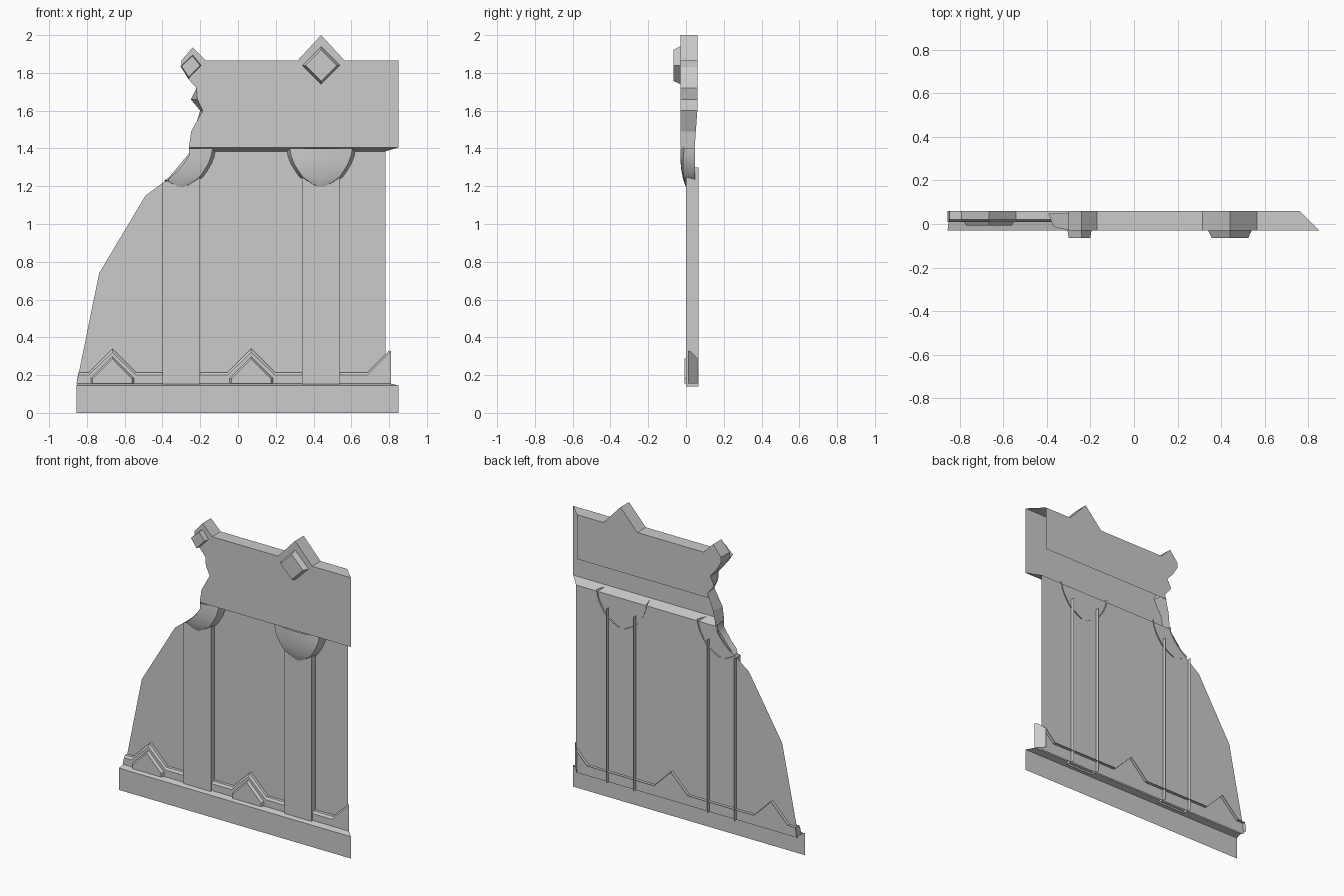
import bpy

if "Cube" in bpy.data.objects:
    bpy.data.objects.remove(bpy.data.objects["Cube"], do_unlink=True)

stone = bpy.data.materials.new("grey_stone")
stone.use_nodes = True
GREY = (0.6, 0.6, 0.6, 1)
stone.diffuse_color = GREY
stone.node_tree.nodes["Principled BSDF"].inputs["Base Color"].default_value = GREY


def build(name, verts, faces, smooth=False):
    me = bpy.data.meshes.new(name)
    me.from_pydata(verts, [], faces)
    me.materials.append(stone)
    ob = bpy.data.objects.new(name, me)
    bpy.context.collection.objects.link(ob)
    if smooth:
        bpy.ops.object.select_all(action="DESELECT")
        ob.select_set(True)
        bpy.context.view_layer.objects.active = ob
        bpy.ops.object.shade_smooth_by_angle(angle=0.6)
    return ob


def at(path, y):
    return [(x, y, z) for x, z in path]


def loft(name, rings, cap=True, closed=True):
    """Join equal-length rings with quads, and cap the first ring."""
    n = len(rings[0])
    verts = [v for r in rings for v in r]
    faces = [tuple(range(n))] if cap else []
    for k in range(len(rings) - 1):
        for i in range(n if closed else n - 1):
            j = (i + 1) % n
            faces.append((k * n + i, k * n + n + i, k * n + n + j, k * n + j))
    return build(name, verts, faces)


def mitre(y):
    return 0.82 - y


FRONT, BACK, WALL = -0.03, 0.06, 0.04
BAY, COLUMNS = 0.74, (-0.30, 0.44)

# Base: front plate and its mitred sloping ledge
build("base_plate",
      [(-0.855, FRONT, 0), (0.85, FRONT, 0), (0.85, FRONT, 0.145), (-0.855, FRONT, 0.145),
       (mitre(0.012), 0.012, 0.155), (-0.85, 0.012, 0.155)],
      [(0, 1, 2, 3), (3, 2, 4, 5)])

# Wall sheet with its broken left edge
wall = [(-0.85, 0.14), (0.78, 0.14), (0.78, 1.385), (-0.25, 1.385),
        (-0.375, 1.235), (-0.49, 1.15), (-0.735, 0.74), (-0.845, 0.2)]
build("wall", at(wall, WALL), [tuple(range(len(wall)))])

# Columns: three-sided strips in front of the wall
for c, tops in zip(COLUMNS, ((1.22, 1.29), (1.30, 1.30))):
    l, r = c - 0.1, c + 0.1
    a, b = tops
    build("column",
          [(l, 0.065, 0.14), (l, 0, 0.14), (r, 0, 0.14), (r, 0.065, 0.14),
           (l, 0.065, a), (l, 0, a), (r, 0, b), (r, 0.065, b)],
          [(0, 1, 5, 4), (1, 2, 6, 5), (2, 3, 7, 6)])

# Zigzag moulding along the foot of the wall
PEAKS = (-0.665, 0.07)


def zigzag(drop, y):
    end = mitre(y)
    top = [(-0.845, 0.215 - drop)]
    for p in PEAKS:
        top += [(p - 0.125, 0.215 - drop), (p, 0.34 - drop * 1.4), (p + 0.125, 0.215 - drop)]
    top += [(0.685, 0.215 - drop), (end, 0.215 - drop + end - 0.685)]
    return at([(-0.855, 0.155)] + top + [(end, 0.155)], y)


moulding = loft("zigzag_moulding", [zigzag(0.014, 0.01), zigzag(0, 0.02), zigzag(0, BACK)],
                closed=False)

# Gabled plates inside the zigzag peaks
for p in PEAKS:
    def gable(s):
        return [(p - 0.115 + s, 0.155), (p + 0.115 - s, 0.155), (p + 0.115 - s, 0.185 - s / 2),
                (p, 0.30 - s * 1.4), (p - 0.115 + s, 0.185 - s / 2)]
    loft("gable_plate", [at(gable(0.01), -0.008), at(gable(0), 0.012)])

# Top block: front, rim with peak and broken end, and rear panel
crest = [(0.85, 1.865), (0.565, 1.865), (0.44, 2.0), (0.315, 1.865), (-0.17, 1.865),
         (-0.24, 1.935), (-0.30, 1.865), (-0.30, 1.83), (-0.265, 1.77), (-0.22, 1.72),
         (-0.215, 1.66), (-0.187, 1.60), (-0.248, 1.49), (-0.26, 1.405)]
rear = [(mitre(BACK), BACK, crest[0][1])] + at(crest[1:10], BACK)
rear += [(-0.25, BACK, 1.66), (-0.2, BACK, 1.60), (-0.235, 0.052, 1.49), (-0.25, 0.045, 1.39)]
n = len(crest)
verts = at(crest, FRONT) + rear + [(0.85, FRONT, 1.405), (mitre(BACK), BACK, 1.57),
                                   (-0.21, BACK, 1.57)]
faces = [tuple(range(n)) + (2 * n,), tuple(range(n, 2 * n - 2)) + (2 * n + 2, 2 * n + 1)]
faces += [(i, i + n, i + n + 1, i + 1) for i in range(n - 1)]
build("top_block", verts, faces)

# Mitred soffit under the block
build("soffit", [(-0.26, FRONT, 1.405), (0.85, FRONT, 1.405),
                 (mitre(WALL), WALL, 1.385), (-0.25, WALL, 1.385)], [(0, 1, 2, 3)])


# Diamond bosses, the left one chipped
def diamond(c, h, chip):
    pts = [(c, 1.84 - h), (c + h, 1.84), (c, 1.84 + h), (c - h, 1.84)]
    return [(max(x, chip), z) for x, z in pts]


loft("diamond_boss", [at(diamond(0.44, 0.083, -1), -0.065), at(diamond(0.44, 0.1, -1), FRONT)])
boss = [(-0.262, 1.77), (-0.195, 1.84), (-0.24, 1.895), (-0.305, 1.835)]
loft("chipped_boss", [at([(x * 0.9 - 0.025, z * 0.9 + 0.184) for x, z in boss], -0.065),
                      at(boss, FRONT)])

# Pointed corbels: bulging front with flared side walls
PROFILE = [(1.4, 0.165), (1.36, 0.158), (1.32, 0.143), (1.285, 0.122), (1.25, 0.098),
           (1.23, 0.072), (1.21, 0.04), (1.19, 0.0)]
BREAK = [(1.405, -0.26), (1.355, -0.26), (1.29, -0.31), (1.235, -0.375), (1.0, -0.4)]


def break_x(z):
    for (za, xa), (zb, xb) in zip(BREAK, BREAK[1:]):
        if za >= z >= zb:
            return xa + (xb - xa) * (za - z) / (za - zb)


STEPS = 12
for c in COLUMNS:
    verts, faces = [], []
    for z, w in PROFILE:
        left = max(c - w, break_x(z)) if c < 0 else c - w
        t = (1.4 - z) / 0.21
        flare = 0.02
        row = []
        for i in range(STEPS + 1):
            x = left + (c + w - left) * i / STEPS
            u = (x - c) / w if w else 0
            row.append((x, FRONT + 0.032 * t ** 3 + 0.02 * u * u * (1 - t), z))
        chipped = left > c - w
        back_l = (left if chipped else left - flare, 0.048, z)
        verts += [back_l] + row + [(c + w + flare, 0.048, z)]
    m = STEPS + 3
    for k in range(len(PROFILE) - 1):
        for i in range(m - 1):
            a = k * m + i
            faces.append((a, a + m, a + m + 1, a + 1))
    build("corbel", verts, faces, smooth=True)
